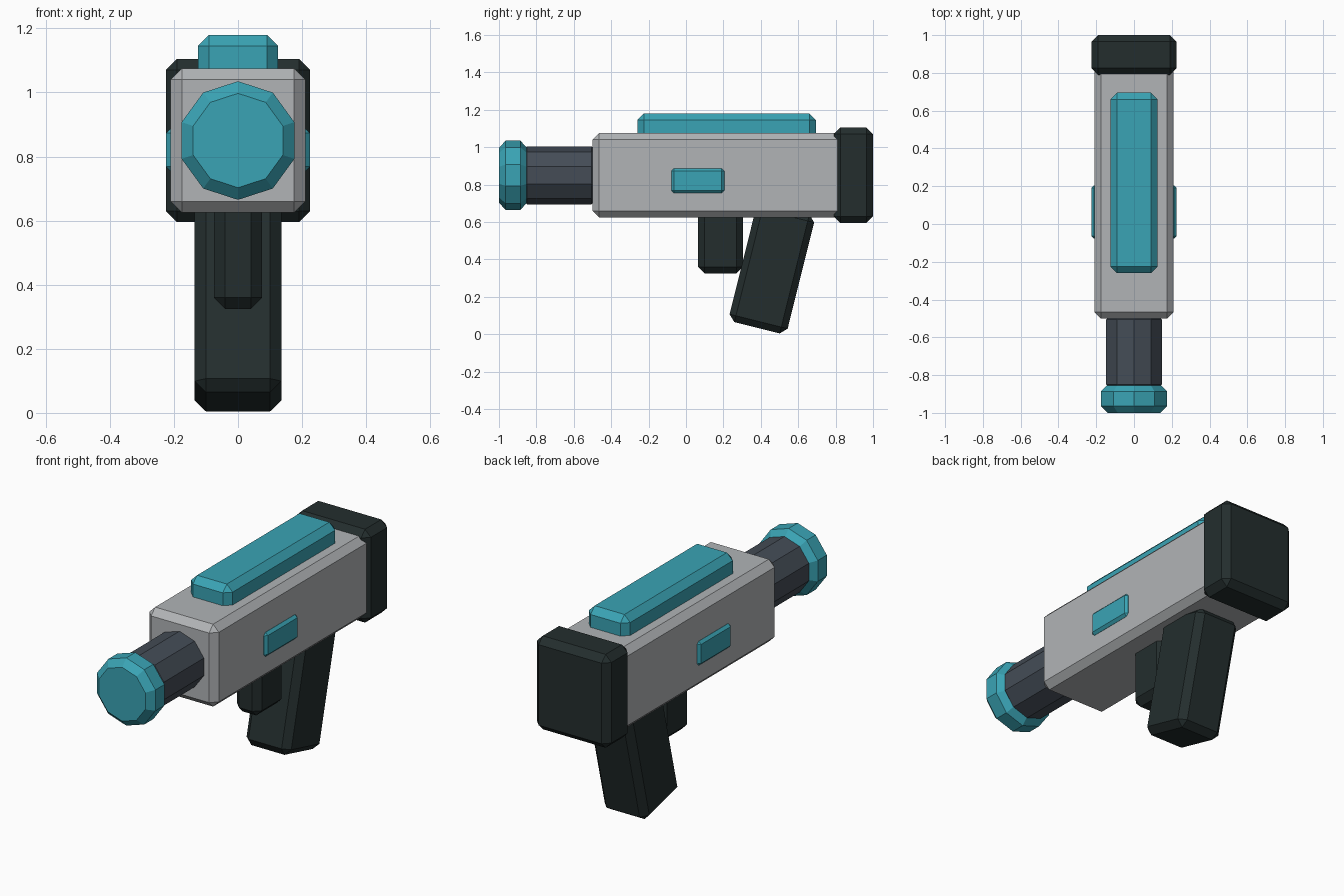
import bpy, math

cube = bpy.data.objects.get("Cube")
if cube:
    bpy.data.objects.remove(cube, do_unlink=True)


def material(name, rgb):
    m = bpy.data.materials.new(name)
    m.use_nodes = True
    m.diffuse_color = (*rgb, 1)
    m.node_tree.nodes["Principled BSDF"].inputs["Base Color"].default_value = (*rgb, 1)
    return m


teal = material("teal", (0.042, 0.37, 0.46))
grey = material("light grey", (0.44, 0.455, 0.47))
slate = material("slate", (0.058, 0.073, 0.094))
dark = material("dark green grey", (0.017, 0.027, 0.027))


def finish(name, mat, bevel):
    """Name, colour and chamfer the newly added primitive."""
    ob = bpy.context.object
    ob.name = ob.data.name = name
    bpy.ops.object.transform_apply(location=False, rotation=False, scale=True)
    ob.data.materials.append(mat)
    mod = ob.modifiers.new("Chamfer", "BEVEL")
    mod.width, mod.segments = bevel, 1
    mod.limit_method, mod.angle_limit = "ANGLE", math.radians(50)
    return ob


def box(name, mat, x, y, z, bevel, tilt=0):
    """Chamfered box from its (min, max) range on each axis."""
    ranges = (x, y, z)
    bpy.ops.mesh.primitive_cube_add(size=1, location=[(a + b) / 2 for a, b in ranges])
    bpy.context.object.scale = [b - a for a, b in ranges]
    ob = finish(name, mat, bevel)
    ob.rotation_euler.x = math.radians(tilt)
    return ob


def tube(name, mat, radius, y0, y1, bevel):
    """Ten-sided chamfered cylinder along y, with a corner on top."""
    bpy.ops.mesh.primitive_cylinder_add(
        vertices=10, radius=radius, depth=y1 - y0,
        location=(0, (y0 + y1) / 2, 0.85), rotation=(math.pi / 2, 0, 0))
    return finish(name, mat, bevel)


# Main housing and end cap
box("body", grey, (-0.21, 0.21), (-0.5, 0.86), (0.625, 1.075), 0.035)
box("rear_cap", dark, (-0.225, 0.225), (0.79, 1.0), (0.595, 1.105), 0.035)

# Coloured top rail and side panels
box("top_rail", teal, (-0.125, 0.125), (-0.26, 0.695), (1.0, 1.18), 0.035)
for side, name in ((-1, "right_panel"), (1, "left_panel")):
    x = sorted((side * 0.17, side * 0.225))
    box(name, teal, x, (-0.078, 0.205), (0.755, 0.887), 0.014)

# Barrel and muzzle
tube("barrel", slate, 0.155, -0.87, -0.485, 0.02)
tube("muzzle", teal, 0.185, -1.0, -0.85, 0.036)

# Trigger and slanted grip
box("trigger", dark, (-0.075, 0.075), (0.065, 0.305), (0.325, 0.72), 0.035)
box("grip", dark, (-0.135, 0.135), (0.299, 0.619), (0.025, 0.68), 0.035, tilt=-14)
